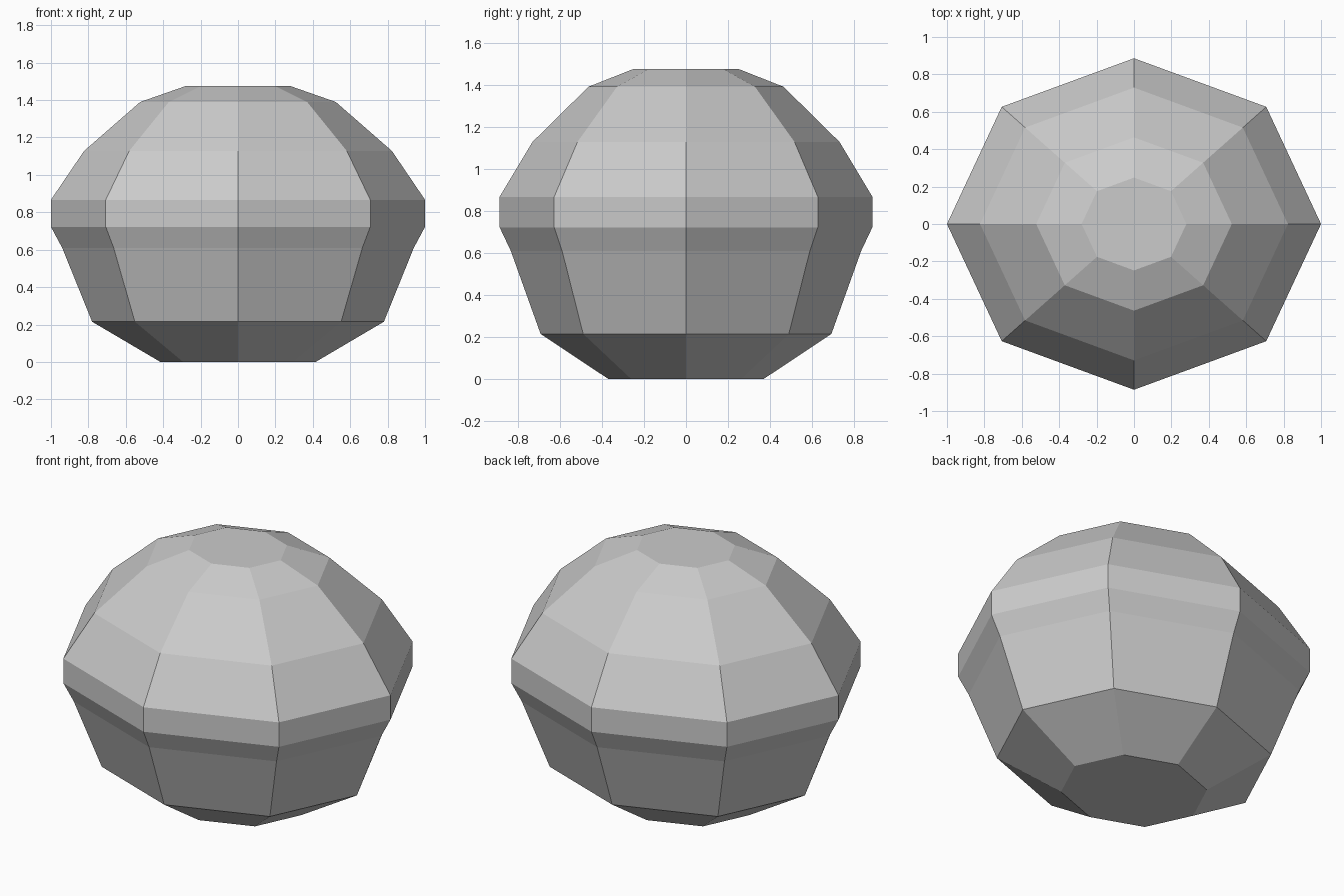
import bpy, bmesh, math

if "Cube" in bpy.data.objects:
    bpy.data.objects.remove(bpy.data.objects["Cube"])

# plain grey stone colour
mat = bpy.data.materials.new("light grey")
mat.diffuse_color = (0.6, 0.6, 0.6, 1)
mat.use_nodes = True
mat.node_tree.nodes["Principled BSDF"].inputs["Base Color"].default_value = mat.diffuse_color

# (radius, height) profile of the faceted body, bottom to top
PROFILE = [(0.415, 0.0), (0.78, 0.215), (0.94, 0.61), (1.0, 0.722),
           (1.0, 0.867), (0.823, 1.128), (0.523, 1.39), (0.28, 1.475)]
SIDES = 8
DEPTH = 0.886  # y squash

bm = bmesh.new()
rings = []
for r, z in PROFILE:
    rings.append([bm.verts.new((r * math.cos(i * math.tau / SIDES),
                                r * DEPTH * math.sin(i * math.tau / SIDES), z))
                  for i in range(SIDES)])

# side bands
for a, b in zip(rings, rings[1:]):
    for i in range(SIDES):
        j = (i + 1) % SIDES
        bm.faces.new((a[i], a[j], b[j], b[i]))

# flat bottom and top
bm.faces.new(rings[0][::-1])
bm.faces.new(rings[-1])
bmesh.ops.recalc_face_normals(bm, faces=bm.faces)

mesh = bpy.data.meshes.new("faceted_body")
bm.to_mesh(mesh)
bm.free()
mesh.materials.append(mat)
bpy.context.collection.objects.link(bpy.data.objects.new("faceted_body", mesh))
